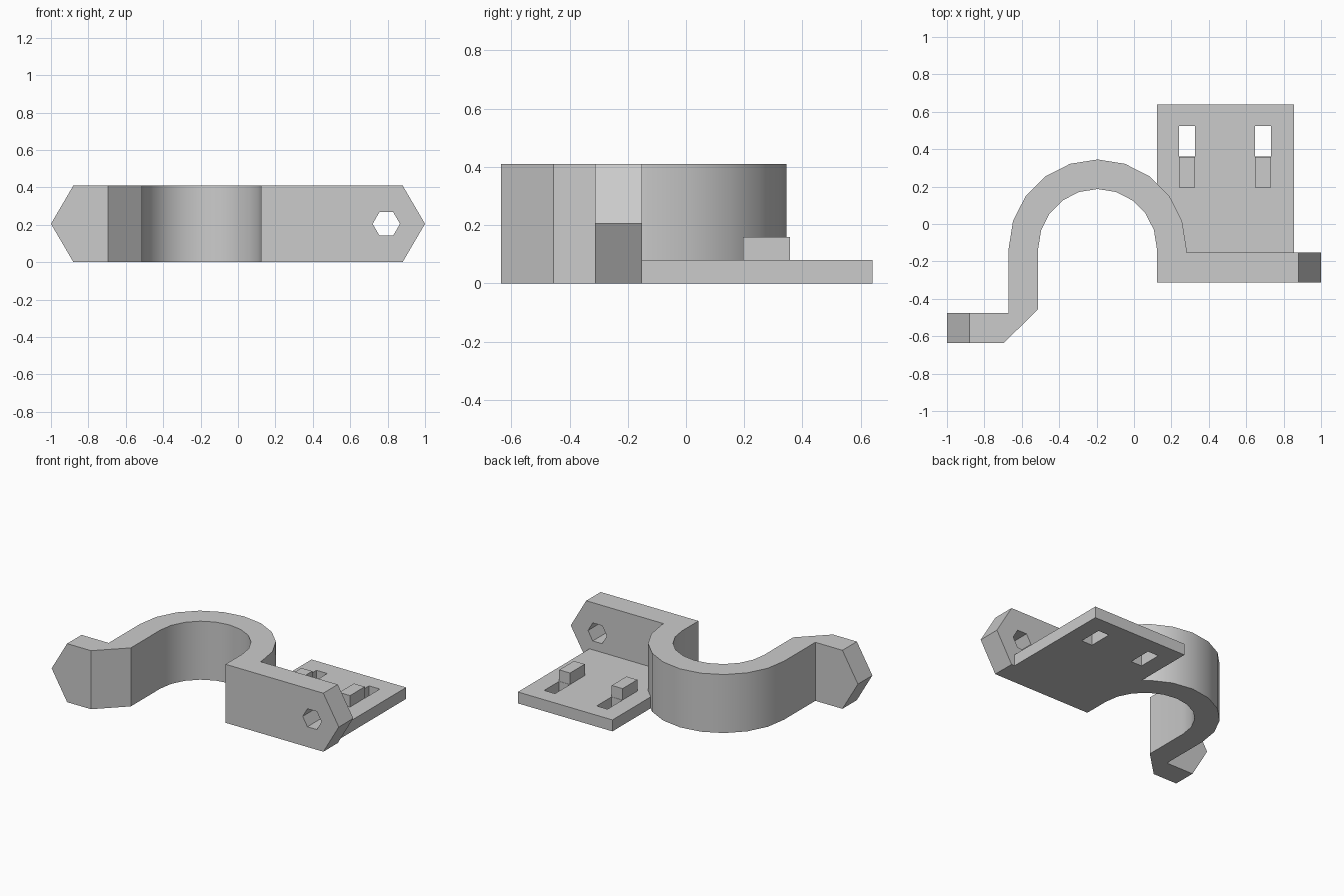
import bpy, bmesh
from math import radians, cos, sin
from mathutils import Vector

if "Cube" in bpy.data.objects:
    bpy.data.objects.remove(bpy.data.objects["Cube"])

HEIGHT = 0.41
MID = HEIGHT / 2
PLATE_TOP = 0.08
CENTRE = Vector((-0.195, -0.13))
OUTER, INNER = 0.475, 0.317

grey = bpy.data.materials.new("plain grey")
grey.use_nodes = True
grey.diffuse_color = (0.6, 0.6, 0.6, 1)
grey.node_tree.nodes["Principled BSDF"].inputs["Base Color"].default_value = (0.6, 0.6, 0.6, 1)


def make_object(name, bm):
    bmesh.ops.recalc_face_normals(bm, faces=bm.faces)
    mesh = bpy.data.meshes.new(name)
    bm.to_mesh(mesh)
    bm.free()
    mesh.materials.append(grey)
    obj = bpy.data.objects.new(name, mesh)
    bpy.context.collection.objects.link(obj)
    return obj


def prism(points, direction):
    """Closed prism: a polygon of 3D points pushed along a direction."""
    bm = bmesh.new()
    face = bm.faces.new([bm.verts.new(p) for p in points])
    result = bmesh.ops.extrude_face_region(bm, geom=[face])
    moved = [v for v in result["geom"] if isinstance(v, bmesh.types.BMVert)]
    bmesh.ops.translate(bm, verts=moved, vec=direction)
    return bm


def box(name, x0, x1, y0, y1, z0, z1):
    corners = [(x0, y0, z0), (x1, y0, z0), (x1, y1, z0), (x0, y1, z0)]
    return make_object(name, prism(corners, (0, 0, z1 - z0)))


def subtract(target, cutter, keep=False):
    bpy.context.view_layer.objects.active = target
    mod = target.modifiers.new("cut", 'BOOLEAN')
    mod.operation = 'DIFFERENCE'
    mod.solver = 'EXACT'
    mod.object = cutter
    bpy.ops.object.modifier_apply(modifier=mod.name)
    if not keep:
        bpy.data.objects.remove(cutter)


def arc(radius, angles):
    return [(CENTRE.x + radius * cos(radians(a)), CENTRE.y + radius * sin(radians(a)))
            for a in angles]


# Clamp: one strip bent round the half ring, with a tab at each end
outline = arc(OUTER, range(0, 181, 18))
outline += [(-0.67, -0.475), (-1, -0.475), (-1, -0.635), (-0.695, -0.635), (-0.512, -0.455)]
outline += arc(INNER, range(180, -1, -18))
outline += [(0.122, -0.312), (1, -0.312), (1, -0.152), (0.28, -0.152)]
bm = prism([(x, y, 0) for x, y in outline], (0, 0, HEIGHT))

# Pointed tab ends
for side in (-1, 1):
    for up in (-1, 1):
        cut = bmesh.ops.bisect_plane(
            bm, geom=bm.verts[:] + bm.edges[:] + bm.faces[:], dist=1e-5,
            plane_co=(side, 0, MID), plane_no=(side * MID, 0, up * 0.12), clear_outer=True)
        rim = [e for e in bm.edges if e.is_boundary]
        bmesh.ops.holes_fill(bm, edges=rim)
clamp = make_object("clamp", bm)

# Hexagonal bolt hole in the left tab
hexagon = [(0.793 + 0.073 * cos(radians(a)), -0.5, MID + 0.073 * sin(radians(a)))
           for a in range(0, 360, 60)]
subtract(clamp, make_object("bolt_hole_cutter", prism(hexagon, (0, 0.5, 0))))

# Base plate with two slots, trimmed where it meets the clamp
plate = box("base_plate", 0.122, 0.855, -0.2, 0.64, 0, PLATE_TOP)
for x in (0.283, 0.69):
    subtract(plate, box("slot_cutter", x - 0.042, x + 0.042, 0.36, 0.525, -0.1, 0.2))
subtract(plate, clamp, keep=True)

# Upright stops in front of the slots
for name, x in (("right_stop", 0.283), ("left_stop", 0.69)):
    box(name, x - 0.042, x + 0.042, 0.195, 0.358, PLATE_TOP, PLATE_TOP * 2)

# Smooth ring, crisp corners
bpy.ops.object.select_all(action='DESELECT')
clamp.select_set(True)
bpy.context.view_layer.objects.active = clamp
bpy.ops.object.shade_smooth_by_angle(angle=radians(30))
